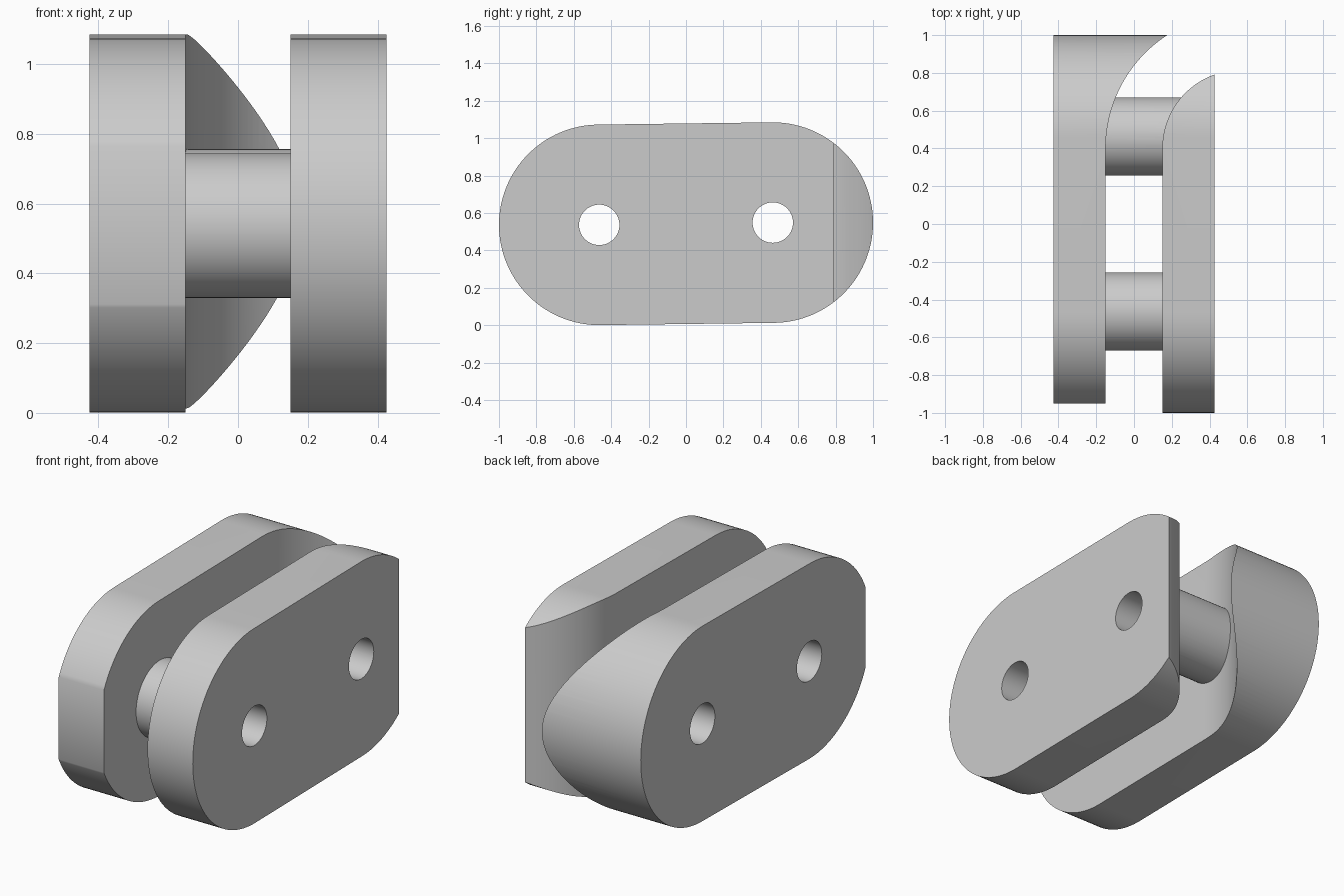
import bpy
import bmesh
from math import pi, cos, sin, acos, asin, atan2, radians
from mathutils import Vector

cube = bpy.data.objects.get("Cube")
if cube:
    bpy.data.objects.remove(cube, do_unlink=True)

# Shared dimensions
PIVOTS = [Vector((0, -0.464, 0.537)), Vector((0, 0.464, 0.549))]
END_R, PIN_R, BORE_R = 0.536, 0.207, 0.108
OUT, INN = 0.425, 0.15            # outer and inner faces of the plates
SWING_X, SWING_Y = 0.565, 0.4     # axis of the curved back cut
FRONT_CUT = -0.95

steel = bpy.data.materials.new("plain_grey")
steel.use_nodes = True
grey = (0.6, 0.6, 0.6, 1)
steel.diffuse_color = grey
steel.node_tree.nodes["Principled BSDF"].inputs["Base Color"].default_value = grey


def prism(name, points, offset):
    """Extrude a closed outline along offset."""
    bm = bmesh.new()
    face = bm.faces.new([bm.verts.new(p) for p in points])
    grown = bmesh.ops.extrude_face_region(bm, geom=[face])["geom"]
    bmesh.ops.translate(bm, vec=offset,
                        verts=[v for v in grown if isinstance(v, bmesh.types.BMVert)])
    bmesh.ops.recalc_face_normals(bm, faces=bm.faces)
    mesh = bpy.data.meshes.new(name)
    bm.to_mesh(mesh)
    bm.free()
    obj = bpy.data.objects.new(name, mesh)
    bpy.context.collection.objects.link(obj)
    return obj


def arc(radius, start, end, steps):
    return [(radius * cos(start + (end - start) * i / steps),
             radius * sin(start + (end - start) * i / steps)) for i in range(steps + 1)]


def rod(name, centre, radius, half_length):
    ring = [(-half_length, centre.y + a, centre.z + b)
            for a, b in arc(radius, 0, 2 * pi, 64)[:-1]]
    return prism(name, ring, (2 * half_length, 0, 0))


def combine(obj, tool, operation):
    """Apply a boolean and keep the result as plain mesh."""
    mod = obj.modifiers.new("cut", "BOOLEAN")
    mod.operation, mod.object, mod.solver = operation, tool, "EXACT"
    graph = bpy.context.evaluated_depsgraph_get()
    mesh = bpy.data.meshes.new_from_object(obj.evaluated_get(graph))
    obj.modifiers.clear()
    obj.data = mesh


def plate(name, plan):
    """Rounded link outline seen from the side, trimmed by a plan outline."""
    axis = PIVOTS[1] - PIVOTS[0]
    tilt = atan2(axis.z, axis.y)
    outline = []
    for centre, start in ((PIVOTS[1], -pi / 2), (PIVOTS[0], pi / 2)):
        outline += [(-0.6, centre.y + a, centre.z + b)
                    for a, b in arc(END_R, start + tilt, start + tilt + pi, 64)]
    body = prism(name, outline, (1.2, 0, 0))
    trim = prism("plan_trim", [(x, y, -0.2) for x, y in plan], (0, 0, 1.6))
    combine(body, trim, "INTERSECT")
    bpy.data.objects.remove(trim, do_unlink=True)
    return body


def sweep(radius, end):
    return [(SWING_X + a, SWING_Y + b) for a, b in arc(radius, pi, end, 32)]


# Right-hand plate with a blunt front and flared back lip
wide = SWING_X + INN
right_plate = plate("right_plate",
                    [(-OUT, 1.05), (-OUT, FRONT_CUT), (-INN, FRONT_CUT)]
                    + sweep(wide, pi - asin((1.05 - SWING_Y) / wide)))

# Left-hand plate, its back end scooped away on the inside
tight = SWING_X - INN
left_plate = plate("left_plate",
                   [(OUT, -1.1), (INN, -1.1)]
                   + sweep(tight, acos((OUT - SWING_X) / tight)))

# Pins, trimmed flush to the plates
parts = [right_plate, left_plate]
pins = []
for name, centre in zip(("front_pin", "back_pin"), PIVOTS):
    pin = rod(name, centre, PIN_R, 0.32)
    for side in (right_plate, left_plate):
        combine(pin, side, "DIFFERENCE")
    pins.append(pin)

# Through bores
for centre, pin in zip(PIVOTS, pins):
    bore = rod("bore_cutter", centre, BORE_R, 0.8)
    for part in parts + [pin]:
        combine(part, bore, "DIFFERENCE")
    bpy.data.objects.remove(bore, do_unlink=True)

# Finish: colour and smooth shading
bpy.ops.object.select_all(action="DESELECT")
for part in parts + pins:
    part.data.materials.clear()
    part.data.materials.append(steel)
    part.select_set(True)
bpy.context.view_layer.objects.active = right_plate
bpy.ops.object.shade_smooth_by_angle(angle=radians(30))
